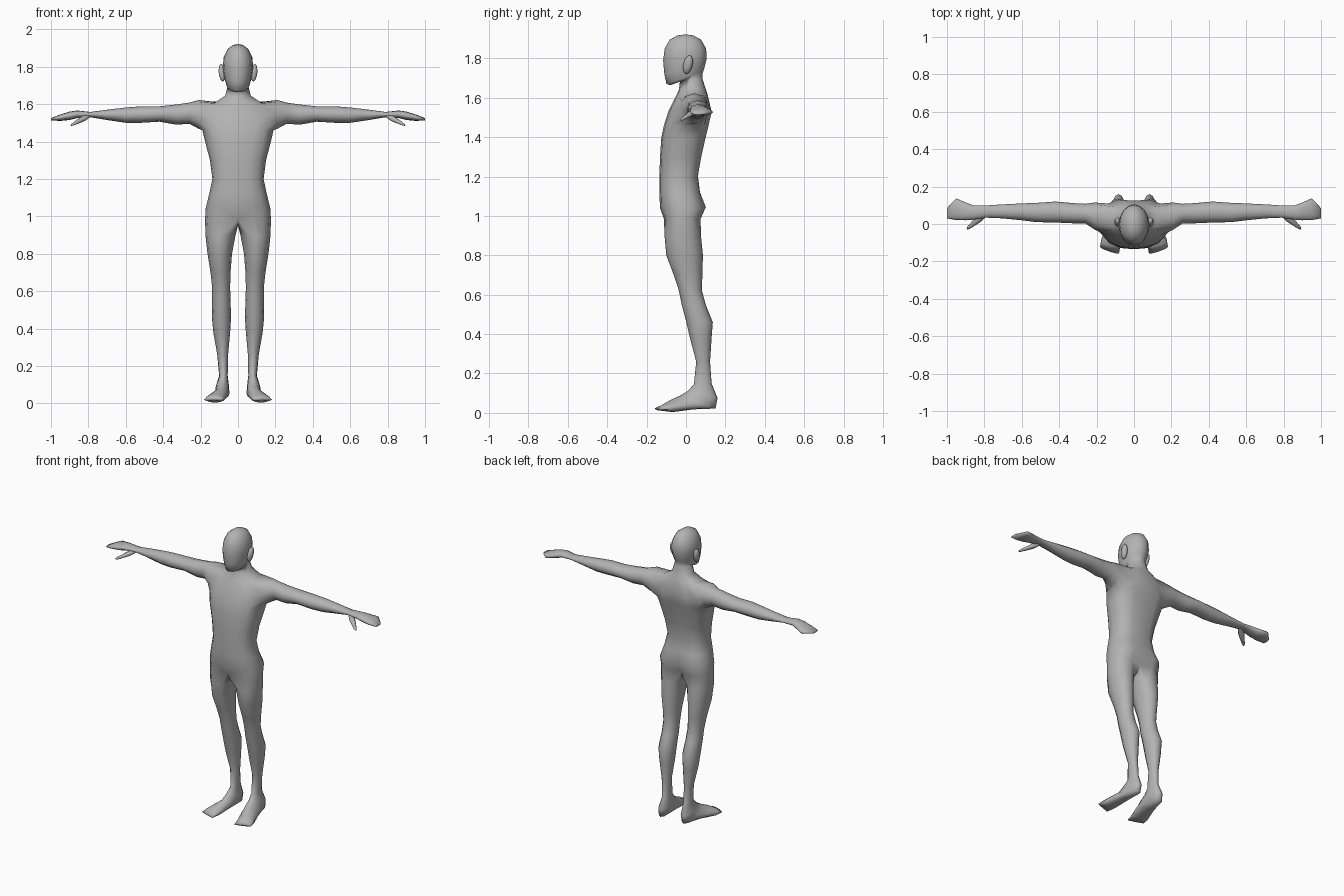
import bpy, bmesh, math
from mathutils import Vector

if "Cube" in bpy.data.objects:
    bpy.data.objects.remove(bpy.data.objects["Cube"])

skin = bpy.data.materials.new("grey")
skin.diffuse_color = (0.45, 0.45, 0.45, 1)
skin.use_nodes = True
skin.node_tree.nodes["Principled BSDF"].inputs["Base Color"].default_value = skin.diffuse_color


def power(v, e):
    return math.copysign(abs(v) ** e, v)


def finish(name, bm):
    """Turn a right-hand half into a mirrored, smooth object."""
    bmesh.ops.delete(bm, geom=[v for v in bm.verts if not v.link_faces], context='VERTS')
    bmesh.ops.recalc_face_normals(bm, faces=bm.faces)
    mesh = bpy.data.meshes.new(name)
    bm.to_mesh(mesh)
    bm.free()
    mesh.materials.append(skin)
    mesh.shade_smooth()
    ob = bpy.data.objects.new(name, mesh)
    bpy.context.collection.objects.link(ob)
    mod = ob.modifiers.new("mirror", 'MIRROR')
    mod.use_clip = True
    return ob


def bridge(bm, a, b):
    n = len(a)
    for i in range(n):
        j = (i + 1) % n
        bm.faces.new((a[i], a[j], b[j], b[i]))


def loft(bm, start, rings):
    """Continue a closed loop of vertices through rings of points, then cap it."""
    for pts in rings:
        new = [bm.verts.new(p) for p in pts]
        if start:
            bridge(bm, start, new)
        start = new
    tip = bm.verts.new(sum((v.co for v in start), Vector()) / len(start))
    for i in range(len(start)):
        bm.faces.new((start[i], start[(i + 1) % len(start)], tip))


def half_ring(yf, zf, yb, zb, hw, e, dent):
    pts = []
    for i in range(9):
        a = math.radians(-90 + 22.5 * i)
        s = power(math.sin(a), e)
        t = (s + 1) / 2
        x = 0 if i in (0, 8) else hw * power(math.cos(a), e)
        y = yf + (yb - yf) * t - (dent if i == 8 else 0)
        pts.append((x, y, zf + (zb - zf) * t))
    return pts


def leg_ring(xi, xo, yf, zf, yb, zb, skew=0):
    pts = []
    for i in range(12):
        a = math.radians(30 * (i - 4))
        c, t = math.cos(a), (math.sin(a) + 1) / 2
        pts.append(((xi + xo) / 2 + (xo - xi) / 2 * c,
                    yf + (yb - yf) * t + skew * (c + 1) / 2, zf + (zb - zf) * t))
    return pts


def arm_ring(x, yf, yb, zb, zt):
    pts = []
    for j in range(12):
        a = math.radians(30 * (j - 2) - 90)
        pts.append((x, (yf + yb) / 2 + (yb - yf) / 2 * math.cos(a),
                    (zb + zt) / 2 + (zt - zb) / 2 * math.sin(a)))
    return pts


# Torso sections: front y, front z, back y, back z, half width, back groove
torso = [(-.112, .985, .080, .985, .176, .025), (-.132, 1.04, .108, 1.045, .173, .03),
         (-.135, 1.12, .076, 1.12, .154, .005), (-.135, 1.2, .066, 1.2, .137, .005),
         (-.132, 1.3, .084, 1.3, .150, .012), (-.125, 1.4, .107, 1.4, .176, .015),
         (-.112, 1.46, .122, 1.46, .190, .015), (-.09, 1.53, .137, 1.53, .185, .012),
         (-.055, 1.60, .110, 1.615, .125, 0)]
# Neck and head sections
head = [(-.036, 1.64, .098, 1.65, .068), (-.030, 1.69, .083, 1.70, .056),
        (-.080, 1.664, .083, 1.72, .056), (-.099, 1.67, .088, 1.735, .062),
        (-.110, 1.72, .096, 1.76, .073), (-.116, 1.79, .105, 1.80, .081),
        (-.108, 1.85, .102, 1.85, .077), (-.083, 1.895, .076, 1.895, .055),
        (-.045, 1.916, .038, 1.916, .027)]
# Leg and foot sections: inner x, outer x, front y, front z, back y, back z, slant
leg = [(.013, .174, -.109, .90, .076, .90), (.032, .163, -.100, .80, .086, .80),
       (.040, .147, -.062, .70, .083, .70), (.042, .138, -.036, .62, .081, .62),
       (.040, .138, -.022, .55, .100, .55), (.037, .140, .002, .46, .136, .46),
       (.042, .132, .020, .38, .130, .38), (.053, .111, .052, .26, .122, .26),
       (.055, .101, .040, .145, .130, .15), (.048, .118, .010, .112, .160, .075),
       (.046, .125, -.035, .085, .150, .022), (.055, .150, -.080, .065, .04, .018),
       (.070, .175, -.125, .045, -.08, .004, .02), (.080, .182, -.165, .026, -.15, .012, .035)]
# Arm and hand sections: x, front y, back y, bottom z, top z
arm = [(.21, -.03, .115, 1.468, 1.622), (.26, .003, .108, 1.495, 1.608),
       (.33, .004, .112, 1.49, 1.598), (.42, .008, .120, 1.506, 1.588),
       (.52, .010, .113, 1.50, 1.588), (.60, .020, .110, 1.50, 1.582),
       (.70, .030, .105, 1.515, 1.57), (.79, .034, .099, 1.53, 1.558),
       (.86, .023, .100, 1.525, 1.566), (.90, .020, .115, 1.515, 1.56),
       (.95, .021, .137, 1.51, 1.545), (1.0, .03, .085, 1.513, 1.525)]

# Body: trunk and head as stacked half rings, with a gap left at each shoulder
bm = bmesh.new()
rows = [half_ring(*s[:5], .8, s[5]) for s in torso] + [half_ring(*s, 1, 0) for s in head]
rows = [[bm.verts.new(p) for p in r] for r in rows]
for r in range(len(rows) - 1):
    for i in range(8):
        if not (r in (6, 7) and 2 <= i <= 5):
            bm.faces.new((rows[r][i], rows[r][i + 1], rows[r + 1][i + 1], rows[r + 1][i]))
crown = bm.verts.new((0, 0, 1.922))
for i in range(8):
    bm.faces.new((rows[-1][i], rows[-1][i + 1], crown))

# Arms grow from the shoulder gap
shoulder = rows[6][2:7] + [rows[7][6]] + rows[8][6:1:-1] + [rows[7][2]]
loft(bm, shoulder, [arm_ring(*s) for s in arm])

# Legs grow from the hip loop, closed by the crotch line
crotch = [bm.verts.new(p) for p in ((0, .04, .957), (0, -.01, .95), (0, -.06, .957))]
loft(bm, rows[0] + crotch, [leg_ring(*s) for s in leg])
finish("body", bm)

# Thumbs
bm = bmesh.new()
a, b = Vector((.79, .06, 1.542)), Vector((.892, -.026, 1.487))
across = (b - a).cross(Vector((0, 0, 1))).normalized()
up = across.cross(b - a).normalized()
rings = []
for t, r in ((0, .012), (.35, .019), (.65, .014), (.92, .009), (1, .004)):
    rings.append([a.lerp(b, t) + across * r * math.cos(k * math.pi / 4)
                  + up * r * .8 * math.sin(k * math.pi / 4) for k in range(8)])
loft(bm, None, rings)
finish("thumbs", bm)

# Ears
bm = bmesh.new()
bmesh.ops.create_uvsphere(bm, u_segments=10, v_segments=8, radius=1)
for v in bm.verts:
    x, y, z = v.co
    v.co = (.086 + .018 * x + .004 * z, .01 + .024 * y + .008 * z, 1.768 + .047 * z)
finish("ears", bm)
